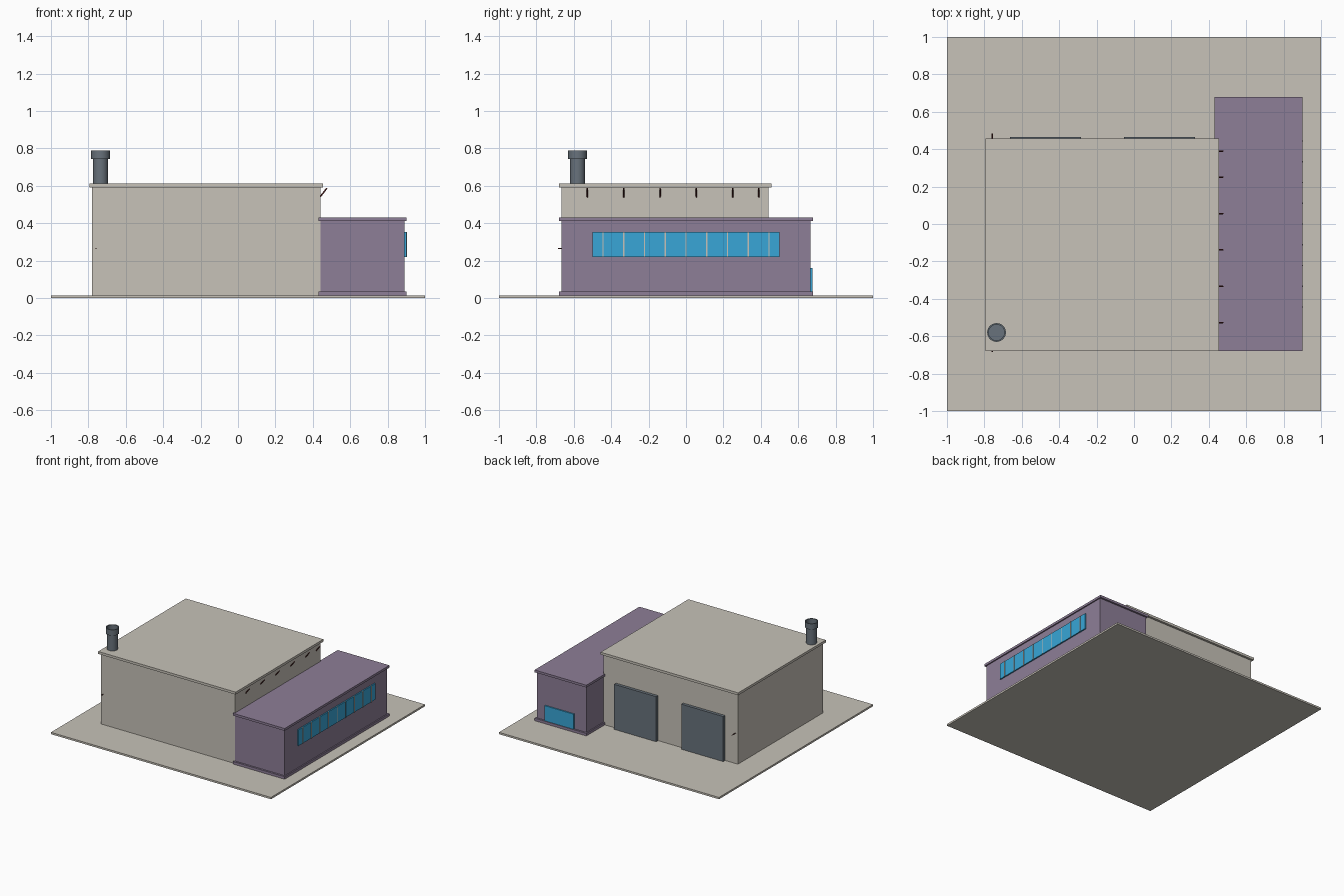
import bpy, bmesh, math
from mathutils import Matrix, Vector

if "Cube" in bpy.data.objects:
    bpy.data.objects.remove(bpy.data.objects["Cube"])


def material(name, rgb):
    m = bpy.data.materials.new(name)
    m.diffuse_color = (*rgb, 1)
    m.use_nodes = True
    m.node_tree.nodes["Principled BSDF"].inputs["Base Color"].default_value = m.diffuse_color
    return m


beige = material("beige", (0.57, 0.54, 0.48))
purple = material("purple", (0.27, 0.21, 0.31))
blue = material("glass_blue", (0.04, 0.38, 0.68))
slate = material("slate", (0.14, 0.17, 0.20))
maroon = material("maroon", (0.10, 0.02, 0.02))


def finish(bm, name, mat):
    bmesh.ops.recalc_face_normals(bm, faces=bm.faces)
    mesh = bpy.data.meshes.new(name)
    bm.to_mesh(mesh)
    bm.free()
    mesh.materials.append(mat)
    ob = bpy.data.objects.new(name, mesh)
    bpy.context.collection.objects.link(ob)
    return ob


def box(name, x, y, z, mat):
    """Box spanning the given (min, max) ranges."""
    bm = bmesh.new()
    size = [r[1] - r[0] for r in (x, y, z)]
    mid = Vector([(r[0] + r[1]) / 2 for r in (x, y, z)])
    bmesh.ops.create_cube(bm, size=1, matrix=Matrix.Translation(mid) @ Matrix.Diagonal((*size, 1)))
    return finish(bm, name, mat)


def rod(name, a, b, radius, mat):
    """Thin cylinder between two points."""
    a, b = Vector(a), Vector(b)
    turn = (b - a).to_track_quat('Z', 'Y').to_matrix().to_4x4()
    bm = bmesh.new()
    bmesh.ops.create_cone(bm, cap_ends=True, segments=12, radius1=radius, radius2=radius,
                          depth=(b - a).length, matrix=Matrix.Translation((a + b) / 2) @ turn)
    return finish(bm, name, mat)


def lathe(name, profile, centre, mat, steps=32):
    """Closed-of-revolution shape from (radius, z) points."""
    bm = bmesh.new()
    vs = [bm.verts.new((r, 0, z)) for r, z in profile]
    es = [bm.edges.new(p) for p in zip(vs, vs[1:])]
    bmesh.ops.spin(bm, geom=vs + es, cent=(0, 0, 0), axis=(0, 0, 1),
                   angle=math.tau, steps=steps)
    bmesh.ops.remove_doubles(bm, verts=bm.verts, dist=1e-5)
    bmesh.ops.translate(bm, verts=bm.verts, vec=(*centre, 0))
    return finish(bm, name, mat)


# Ground slab
box("base_slab", (-1, 1), (-1, 1), (0, 0.015), beige)

# Main hall with overhanging roof
box("hall_walls", (-0.78, 0.44), (-0.665, 0.44), (0.015, 0.592), beige)
box("hall_roof", (-0.795, 0.455), (-0.68, 0.458), (0.592, 0.612), beige)

# Side office with plinth and overhanging roof
box("office_walls", (0.44, 0.89), (-0.665, 0.665), (0.015, 0.415), purple)
box("office_plinth", (0.43, 0.9), (-0.68, 0.68), (0.015, 0.036), purple)
box("office_roof", (0.43, 0.9), (-0.68, 0.68), (0.413, 0.432), purple)

# Ribbon window with mullions
box("ribbon_window", (0.88, 0.9), (-0.5, 0.5), (0.22, 0.352), blue)
for i in range(-4, 5):
    y = i * 0.111
    box("window_mullion", (0.88, 0.904), (y - 0.003, y + 0.003), (0.22, 0.352), beige)

# Low glazed entrance at the back of the office
box("entrance_glass", (0.55, 0.815), (0.65, 0.675), (0.036, 0.16), blue)

# Two loading doors at the back of the hall
for x in (-0.664, -0.054):
    box("loading_door", (x, x + 0.381), (0.43, 0.465), (0.015, 0.385), slate)

# Slanted wall rods under the hall eaves
for y in (-0.527, -0.333, -0.139, 0.056, 0.25, 0.39):
    rod("eave_rod", (0.438, y, 0.54), (0.475, y, 0.587), 0.004, maroon)

# Small stubs on the front and back walls
rod("front_stub", (-0.758, -0.685, 0.265), (-0.758, -0.65, 0.265), 0.003, maroon)
rod("back_stub", (-0.758, 0.42, 0.265), (-0.758, 0.485, 0.265), 0.003, maroon)

# Chimney with hollow collar
chimney = lathe("chimney", [(0, 0.605), (0.04, 0.605), (0.04, 0.743), (0.05, 0.743), (0.05, 0.79),
                            (0.042, 0.79), (0.042, 0.745), (0, 0.745)], (-0.735, -0.58), slate)
bpy.context.view_layer.objects.active = chimney
chimney.select_set(True)
bpy.ops.object.shade_smooth_by_angle(angle=math.radians(30))
